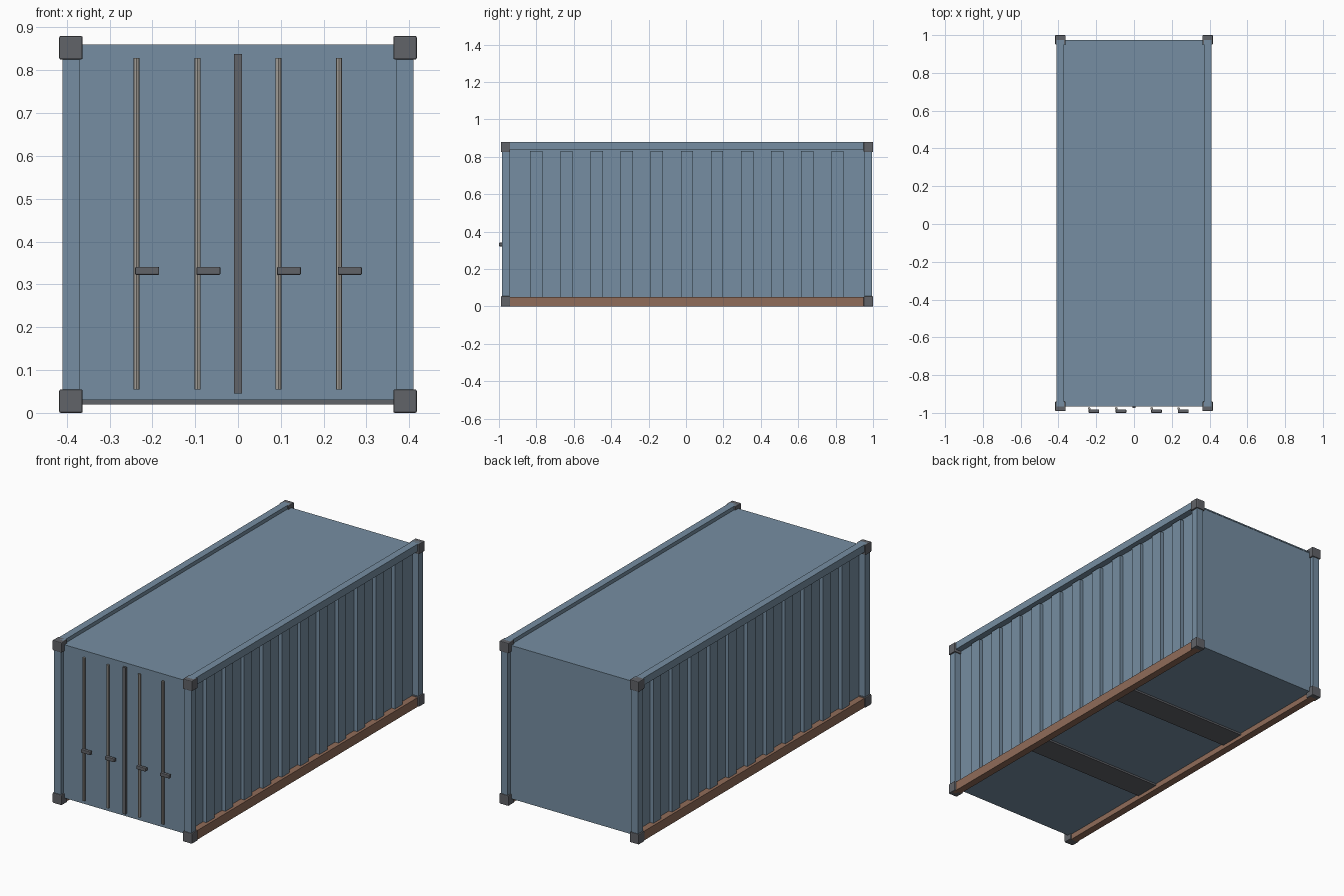
import bpy

cube = bpy.data.objects.get("Cube")
if cube:
    bpy.data.objects.remove(cube, do_unlink=True)


def material(name, colour):
    mat = bpy.data.materials.new(name)
    mat.use_nodes = True
    rgba = (*colour, 1)
    mat.diffuse_color = rgba
    mat.node_tree.nodes["Principled BSDF"].inputs["Base Color"].default_value = rgba
    return mat


BLUE = material("slate blue paint", (0.18, 0.27, 0.36))
GREY = material("dark steel", (0.12, 0.125, 0.14))
RUST = material("rust brown", (0.28, 0.15, 0.10))
ROD = material("light steel", (0.36, 0.34, 0.31))

MID = 0.005          # lengthwise centre of the body
POST_X = 0.39        # centre of posts and rails
END = 0.97           # half length of the body


def box(name, low, high, mat, bevel=0):
    centre = [(a + b) / 2 for a, b in zip(low, high)]
    size = [b - a for a, b in zip(low, high)]
    bpy.ops.mesh.primitive_cube_add(size=1, location=centre)
    obj = bpy.context.object
    obj.name = name
    obj.scale = size
    bpy.ops.object.transform_apply(location=False, rotation=False, scale=True)
    obj.data.materials.append(mat)
    if bevel:
        mod = obj.modifiers.new("Bevel", "BEVEL")
        mod.width = bevel
        mod.segments = 2
    return obj


# Main shell and roof sheet
box("body", (-0.375, MID - END + 0.002, 0.03), (0.375, MID + END - 0.002, 0.853), BLUE)
box("roof", (-0.375, MID - END, 0.853), (0.375, MID + END, 0.86), BLUE)

# Fork pockets under the floor
for side, label in ((-1, "front"), (1, "back")):
    y = MID + side * 0.34
    box(f"{label}_fork_pocket", (-0.37, y - 0.07, 0.02), (0.37, y + 0.07, 0.035), GREY)

for sx, side in ((-1, "right"), (1, "left")):
    x = sx * POST_X
    # Long rails
    box(f"{side}_top_rail", (x - 0.02, MID - 0.97, 0.84), (x + 0.02, MID + 0.97, 0.88), BLUE)
    box(f"{side}_bottom_rail", (x - 0.02, MID - 0.97, 0), (x + 0.02, MID + 0.97, 0.05), RUST)
    # Vertical ribs on the side wall
    for i in range(11):
        y = MID + (i - 5) * 0.161
        rx = sx * 0.383
        box(f"{side}_rib_{i + 1}", (rx - 0.012, y - 0.033, 0.05), (rx + 0.012, y + 0.033, 0.83), BLUE)
    # Corner posts and castings
    for sy, end in ((-1, "front"), (1, "back")):
        y = MID + sy * END
        box(f"{end}_{side}_post", (x - 0.02, y - 0.02, 0.03), (x + 0.02, y + 0.02, 0.85), BLUE)
        for z, level in ((0.0275, "bottom"), (0.8525, "top")):
            box(f"{end}_{side}_{level}_casting", (x - 0.0275, y - 0.025, z - 0.0275),
                (x + 0.0275, y + 0.025, z + 0.0275), GREY, 0.004)

# Door seam, lock rods and handles
FRONT = MID - END
box("door_seam", (-0.009, FRONT - 0.01, 0.045), (0.009, FRONT + 0.01, 0.838), GREY)
for i, x in enumerate((-0.237, -0.094, 0.094, 0.236), 1):
    bpy.ops.mesh.primitive_cylinder_add(vertices=12, radius=0.007, depth=0.773,
                                        location=(x, FRONT - 0.012, 0.4415))
    rod = bpy.context.object
    rod.name = f"lock_rod_{i}"
    rod.data.materials.append(ROD)
    bpy.ops.object.shade_smooth_by_angle()
    box(f"door_handle_{i}", (x - 0.003, -1, 0.322), (x + 0.053, -0.982, 0.341), GREY, 0.003)
